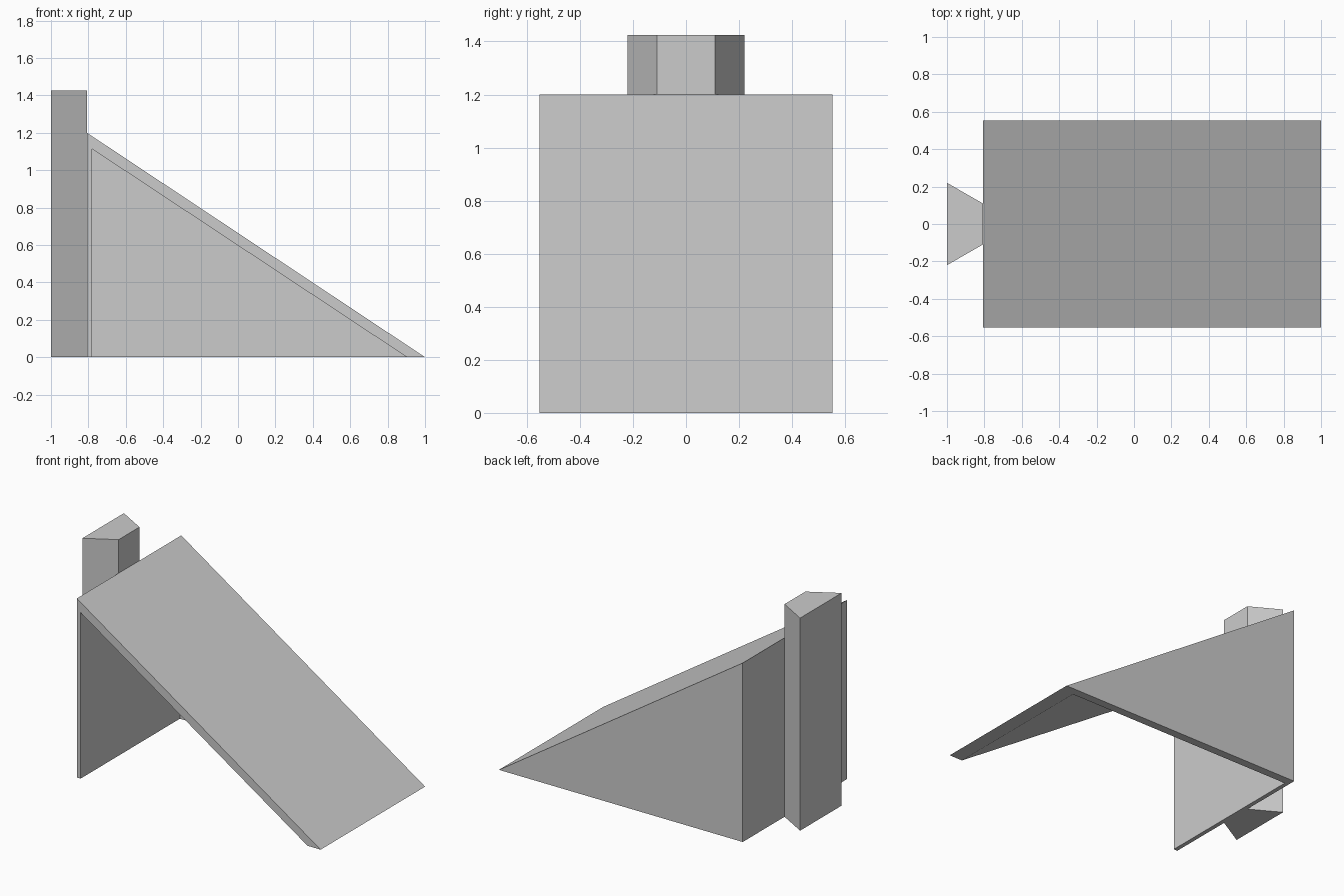
import bpy
import bmesh
from mathutils import Vector

if "Cube" in bpy.data.objects:
    bpy.data.objects.remove(bpy.data.objects["Cube"])

grey = bpy.data.materials.new("plain grey")
grey.diffuse_color = (0.6, 0.6, 0.6, 1)
grey.use_nodes = True
grey.node_tree.nodes["Principled BSDF"].inputs["Base Color"].default_value = grey.diffuse_color


def prism(name, profile, start, direction):
    """Extrude a flat outline along a direction into a closed solid."""
    bm = bmesh.new()
    face = bm.faces.new([bm.verts.new(Vector(p) + Vector(start)) for p in profile])
    ext = bmesh.ops.extrude_face_region(bm, geom=[face], use_keep_orig=True)
    top = [g for g in ext["geom"] if isinstance(g, bmesh.types.BMVert)]
    bmesh.ops.translate(bm, verts=top, vec=direction)
    bmesh.ops.recalc_face_normals(bm, faces=bm.faces)
    mesh = bpy.data.meshes.new(name)
    bm.to_mesh(mesh)
    bm.free()
    mesh.materials.append(grey)
    obj = bpy.data.objects.new(name, mesh)
    bpy.context.collection.objects.link(obj)
    return obj


HALF = 0.553            # half width of the ramp
PANEL = 0.055           # side panel thickness
BACK, INNER = -0.808, -0.78
TOP, INNER_TOP = 1.2, 1.113
TOE, INNER_TOE = 1.0, 0.903

# Sloped ramp and upright wall as one bent sheet, open on the front side
prism("ramp_and_wall",
      [(BACK, 0, 0), (BACK, 0, TOP), (TOE, 0, 0),
       (INNER_TOE, 0, 0), (INNER, 0, INNER_TOP), (INNER, 0, 0)],
      (0, -HALF, 0), (0, 2 * HALF - PANEL, 0))

# Triangular panel closing the rear side
prism("side_panel",
      [(BACK, 0, 0), (BACK, 0, TOP), (TOE, 0, 0)],
      (0, HALF - PANEL, 0), (0, PANEL, 0))

# Tapered post standing against the wall
prism("post",
      [(-1, -0.22, 0), (BACK, -0.11, 0), (BACK, 0.11, 0), (-1, 0.22, 0)],
      (0, 0, 0), (0, 0, 1.425))
